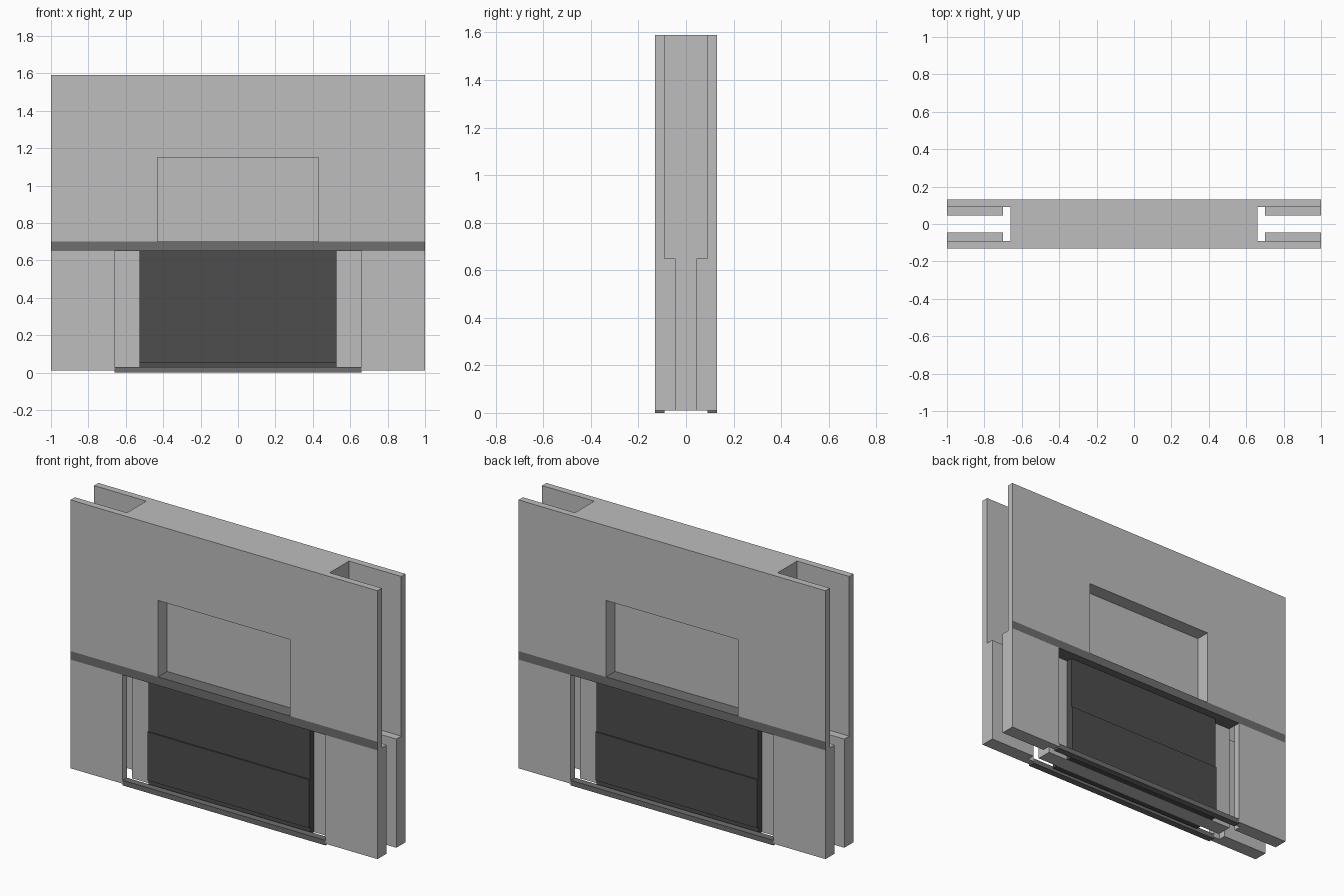
import bpy, bmesh, math
from itertools import product

if "Cube" in bpy.data.objects:
    bpy.data.objects.remove(bpy.data.objects["Cube"])


def material(name, value):
    m = bpy.data.materials.new(name)
    m.diffuse_color = (value, value, value, 1)
    m.use_nodes = True
    m.node_tree.nodes["Principled BSDF"].inputs["Base Color"].default_value = m.diffuse_color
    return m


GREY = material("light_grey", 0.515)
TRIM = material("trim_grey", 0.156)
DARK = material("dark_grey", 0.074)


def finish(bm, name, mats):
    bmesh.ops.recalc_face_normals(bm, faces=bm.faces)
    mesh = bpy.data.meshes.new(name)
    bm.to_mesh(mesh)
    bm.free()
    for m in mats:
        mesh.materials.append(m)
    obj = bpy.data.objects.new(name, mesh)
    bpy.context.collection.objects.link(obj)
    return obj


# Main wall: symmetric cell grid, only the outer skin of filled cells is kept
def both(values):
    return sorted([-v for v in values] + list(values))


XS = both([0.43, 0.66, 0.70, 1.0])
YS = both([0.045, 0.09, 0.13])
ZS = [0.01, 0.65, 0.70, 1.15, 1.59]
AXES = (XS, YS, ZS)


def solid(cell):
    if any(i < 0 or i >= len(a) - 1 for i, a in zip(cell, AXES)):
        return False
    x, y, z = (abs(a[i] + a[i + 1]) / 2 for i, a in zip(cell, AXES))
    if z < 0.65:
        if x < 0.66:
            return y < 0.045              # open shutter recess
        if x < 0.70 and 0.045 < y < 0.09:
            return False                  # shutter guide slot
        return x < 0.66 or y > 0.045      # narrow end channel
    if x > 0.66 and y < 0.09:
        return x < 0.66                   # wide end channel
    if x < 0.43 and y > 0.045 and 0.70 < z < 1.15:
        return False                      # upper niche
    return True


# Close the slot's inner end so the channel side stays a full plate
bm = bmesh.new()
for cell in product(*(range(len(a) - 1) for a in AXES)):
    if not solid(cell):
        continue
    for axis, side in product(range(3), (0, 1)):
        near = list(cell)
        near[axis] += 1 if side else -1
        if solid(near):
            continue
        u, v = [a for a in range(3) if a != axis]
        corners = []
        for du, dv in ((0, 0), (1, 0), (1, 1), (0, 1)):
            idx = list(cell)
            idx[axis] += side
            idx[u] += du
            idx[v] += dv
            corners.append(bm.verts.new([a[i] for a, i in zip(AXES, idx)]))
        face = bm.faces.new(corners)
        c = face.calc_center_median()
        # Lintel band: outer faces, niche floor and recess ceiling
        band = axis == 1 and 0.65 < c.z < 0.70 and abs(c.y) > 0.12
        shelf = axis == 2 and abs(c.x) < 0.70 and 0.64 < c.z < 0.71
        face.material_index = 1 if band or shelf else 0
bmesh.ops.remove_doubles(bm, verts=bm.verts, dist=0.0005)
bmesh.ops.recalc_face_normals(bm, faces=bm.faces)
bmesh.ops.dissolve_limit(bm, angle_limit=math.radians(1), verts=bm.verts,
                         edges=bm.edges, delimit={'MATERIAL'})
finish(bm, "wall", [GREY, TRIM])


# Y-Z profile extruded along x, side = -1 for the front and 1 for the back
def extrude_x(name, profile, half, side, mat):
    bm = bmesh.new()
    face = bm.faces.new([bm.verts.new((-half, y * side, z)) for y, z in profile])
    ret = bmesh.ops.extrude_face_region(bm, geom=[face])
    verts = [g for g in ret["geom"] if isinstance(g, bmesh.types.BMVert)]
    bmesh.ops.translate(bm, verts=verts, vec=(2 * half, 0, 0))
    return finish(bm, name, [mat])


shutter = [(0.045, 0.01), (0.08, 0.01), (0.08, 0.05), (0.09, 0.05),
           (0.09, 0.335), (0.082, 0.335), (0.082, 0.65), (0.045, 0.65)]
sill = [(0.09, 0.0), (0.13, 0.0), (0.13, 0.03), (0.09, 0.03)]

for label, side in (("front", -1), ("back", 1)):
    extrude_x(label + "_shutter", shutter, 0.527, side, DARK)
    extrude_x(label + "_sill", sill, 0.66, side, TRIM)
